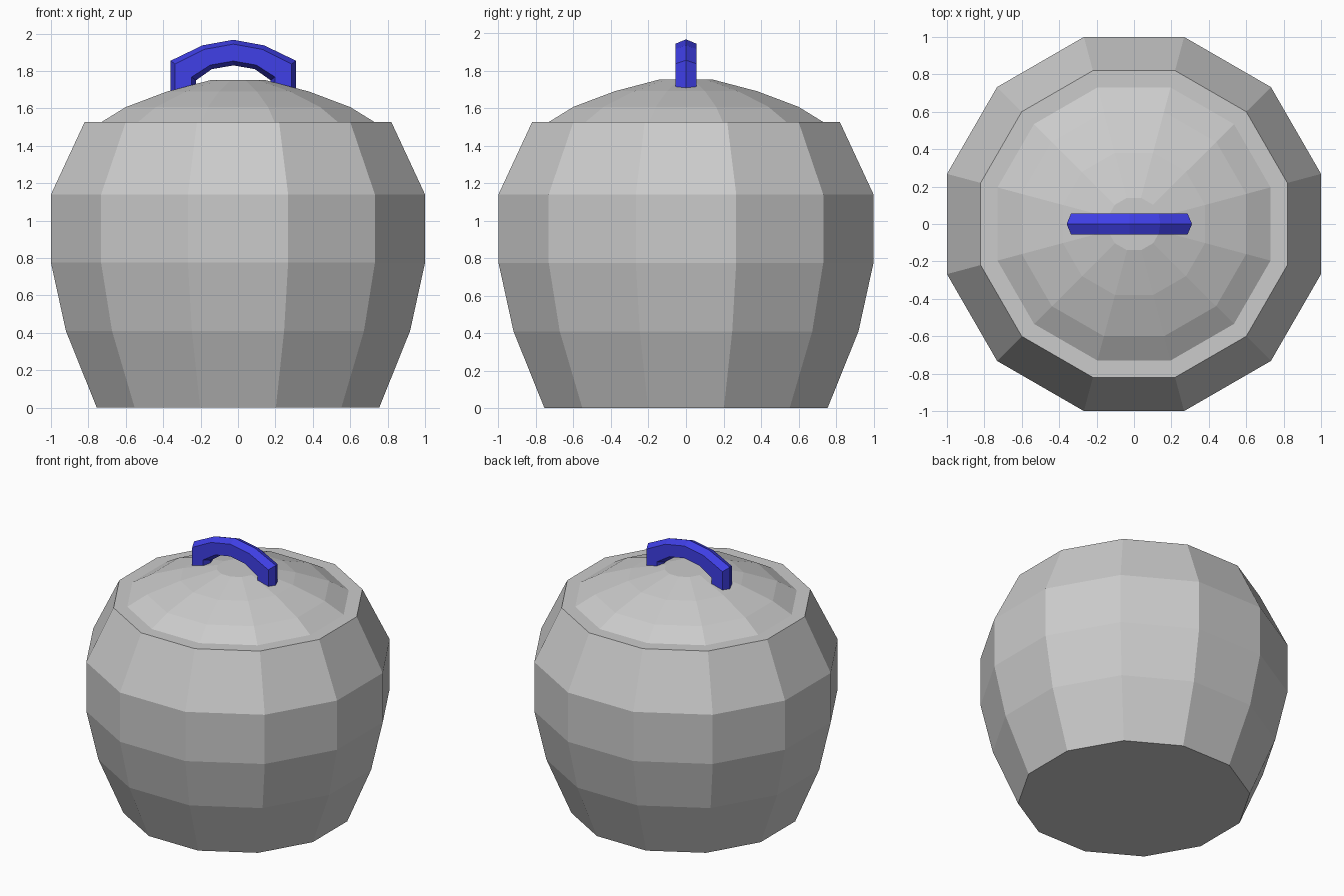
import bpy, bmesh, math

if "Cube" in bpy.data.objects:
    bpy.data.objects.remove(bpy.data.objects["Cube"])

SIDES = 12


def finish(bm, name):
    bmesh.ops.recalc_face_normals(bm, faces=bm.faces)
    mesh = bpy.data.meshes.new(name)
    bm.to_mesh(mesh)
    bm.free()
    obj = bpy.data.objects.new(name, mesh)
    bpy.context.collection.objects.link(obj)
    return obj


def loft(name, rings, cap_start=True, cap_end=True):
    """Skin a list of equal-length point rings with flat faces."""
    bm = bmesh.new()
    loops = [[bm.verts.new(p) for p in ring] for ring in rings]
    n = len(loops[0])
    for a, b in zip(loops, loops[1:]):
        for i in range(n):
            j = (i + 1) % n
            bm.faces.new((a[i], a[j], b[j], b[i]))
    if cap_start:
        bm.faces.new(loops[0])
    if cap_end:
        bm.faces.new(loops[-1])
    return finish(bm, name)


def polygon_ring(apothem, z):
    """Twelve-sided ring with flats facing the axes."""
    r = apothem / math.cos(math.pi / SIDES)
    angles = [(i + 0.5) * 2 * math.pi / SIDES for i in range(SIDES)]
    return [(r * math.cos(a), r * math.sin(a), z) for a in angles]


# Jar body, with a flat rim on top
body_profile = [(0.755, 0), (0.92, 0.41), (1.0, 0.775), (1.0, 1.14), (0.82, 1.527)]
loft("jar_body", [polygon_ring(*p) for p in body_profile])

# Domed lid, open underneath where it rests on the body
lid_profile = [(0.73, 1.527), (0.60, 1.607), (0.38, 1.69), (0.14, 1.753)]
loft("lid", [polygon_ring(*p) for p in lid_profile], cap_start=False)

# Arched handle: outer and inner ridge points of the right half, mirrored
CX, HALF_WIDTH = -0.025, 0.055
half = [((0.0, 1.967), (0.0, 1.83)),
        ((0.165, 1.937), (0.115, 1.81)),
        ((0.335, 1.855), (0.20, 1.75)),
        ((0.335, 1.67), (0.20, 1.67))]
path = [((-o[0], o[1]), (-i[0], i[1])) for o, i in reversed(half[1:])] + half


def handle_ring(outer, inner):
    """Six-sided section with a shallow ridge on the outside and inside."""
    def at(t, y):
        x = outer[0] + (inner[0] - outer[0]) * t
        z = outer[1] + (inner[1] - outer[1]) * t
        return (CX + x, y, z)
    w = HALF_WIDTH
    return [at(0, 0), at(0.17, w), at(0.83, w), at(1, 0), at(0.83, -w), at(0.17, -w)]


handle = loft("handle", [handle_ring(o, i) for o, i in path])
blue = bpy.data.materials.new("blue")
blue.diffuse_color = (0.05, 0.05, 0.8, 1)
blue.use_nodes = True
blue.node_tree.nodes["Principled BSDF"].inputs["Base Color"].default_value = blue.diffuse_color
handle.data.materials.append(blue)
